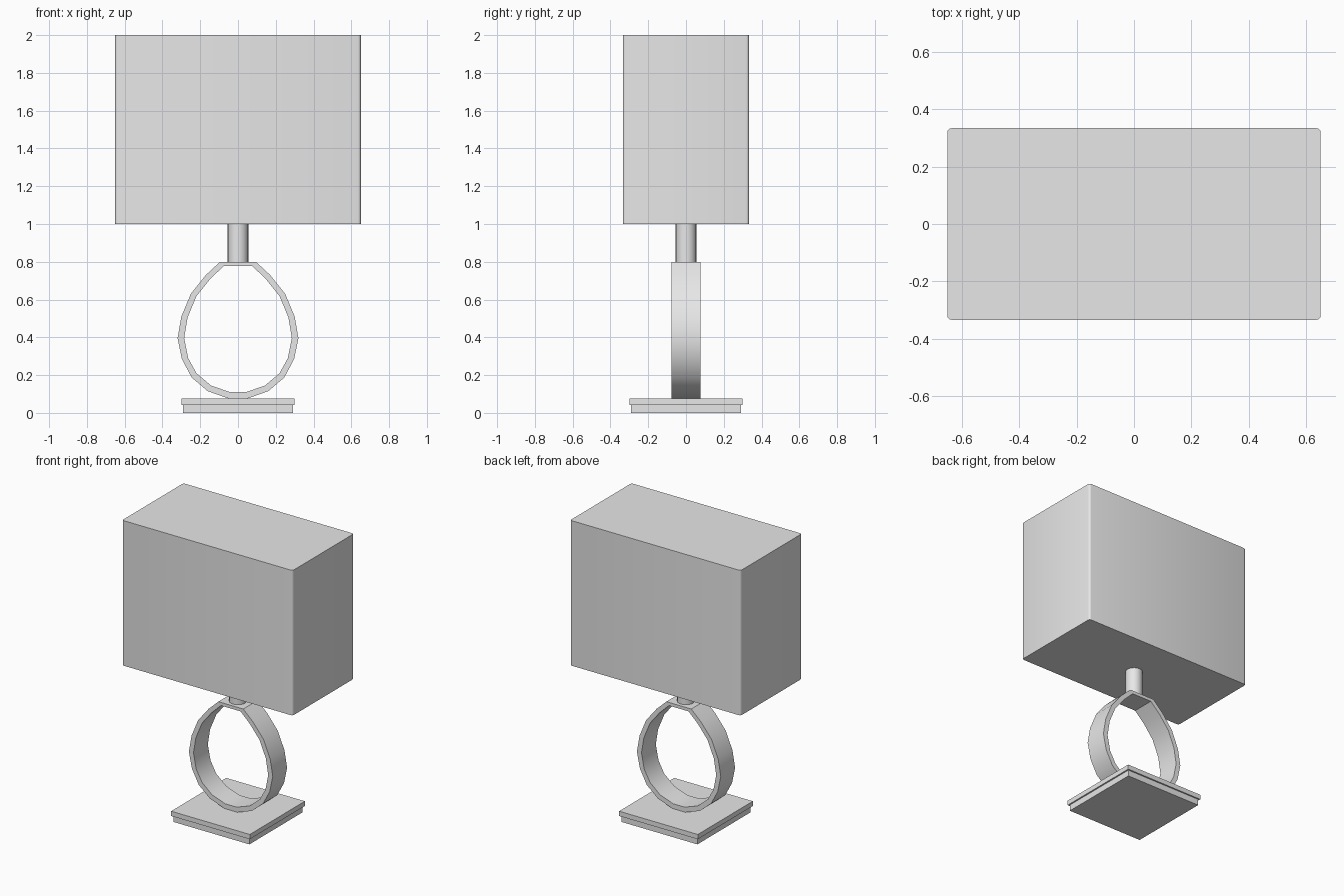
import bpy
import bmesh
import math

cube = bpy.data.objects.get("Cube")
if cube:
    bpy.data.objects.remove(cube, do_unlink=True)

# Single plain material
grey = bpy.data.materials.new("light_grey")
grey.use_nodes = True
colour = (0.8, 0.8, 0.8, 1)
grey.diffuse_color = colour
grey.node_tree.nodes["Principled BSDF"].inputs["Base Color"].default_value = colour


def finish(name, bm, smooth=True):
    """Turn a bmesh into a named, coloured object."""
    bmesh.ops.recalc_face_normals(bm, faces=bm.faces)
    mesh = bpy.data.meshes.new(name)
    bm.to_mesh(mesh)
    bm.free()
    mesh.materials.append(grey)
    obj = bpy.data.objects.new(name, mesh)
    bpy.context.collection.objects.link(obj)
    if smooth:
        bpy.ops.object.select_all(action="DESELECT")
        obj.select_set(True)
        bpy.context.view_layer.objects.active = obj
        bpy.ops.object.shade_smooth_by_angle(angle=math.radians(35))
    return obj


def box(name, width, depth, bottom, top, corner=0):
    """Box with optionally rounded upright edges."""
    bm = bmesh.new()
    bmesh.ops.create_cube(bm, size=1)
    for v in bm.verts:
        v.co.x *= width
        v.co.y *= depth
        v.co.z = top if v.co.z > 0 else bottom
    if corner:
        upright = [e for e in bm.edges
                   if abs(e.verts[0].co.z - e.verts[1].co.z) > (top - bottom) / 2]
        bmesh.ops.bevel(bm, geom=upright, offset=corner, segments=3,
                        profile=0.5, affect="EDGES")
    return finish(name, bm, smooth=corner > 0)


# Stepped square base
box("base_lower_plate", 0.58, 0.58, 0, 0.042)
box("base_upper_plate", 0.6, 0.6, 0.042, 0.075)

# Egg-shaped ring: right half of its outer and inner outlines, from top to bottom
outer = [(0.095, 0.8), (0.17, 0.73), (0.25, 0.63), (0.3, 0.51), (0.32, 0.395),
         (0.297, 0.285), (0.245, 0.187), (0.16, 0.115), (0.05, 0.076)]
inner = [(0.075, 0.778), (0.148, 0.708), (0.22, 0.618), (0.267, 0.505), (0.285, 0.395),
         (0.264, 0.29), (0.22, 0.21), (0.143, 0.145), (0.043, 0.11)]


def ring(name, half_depth):
    bm = bmesh.new()
    loops = []
    for half, y in ((outer, -half_depth), (inner, -half_depth),
                    (inner, half_depth), (outer, half_depth)):
        outline = half + [(-x, z) for x, z in reversed(half)]
        loops.append([bm.verts.new((x, y, z)) for x, z in outline])
    count = len(loops[0])
    for a, b in zip(loops, loops[1:] + loops[:1]):
        for i in range(count):
            j = (i + 1) % count
            bm.faces.new((a[i], a[j], b[j], b[i]))
    return finish(name, bm)


ring("ring_body", 0.078)

# Round stem between ring and shade
bm = bmesh.new()
bmesh.ops.create_cone(bm, cap_ends=True, segments=20, radius1=0.055,
                      radius2=0.055, depth=0.2)
bmesh.ops.translate(bm, verts=bm.verts, vec=(0, 0, 0.9))
finish("stem", bm)

# Closed rectangular shade with softly rounded corners
box("lamp_shade", 1.3, 0.667, 1, 2, corner=0.015)
